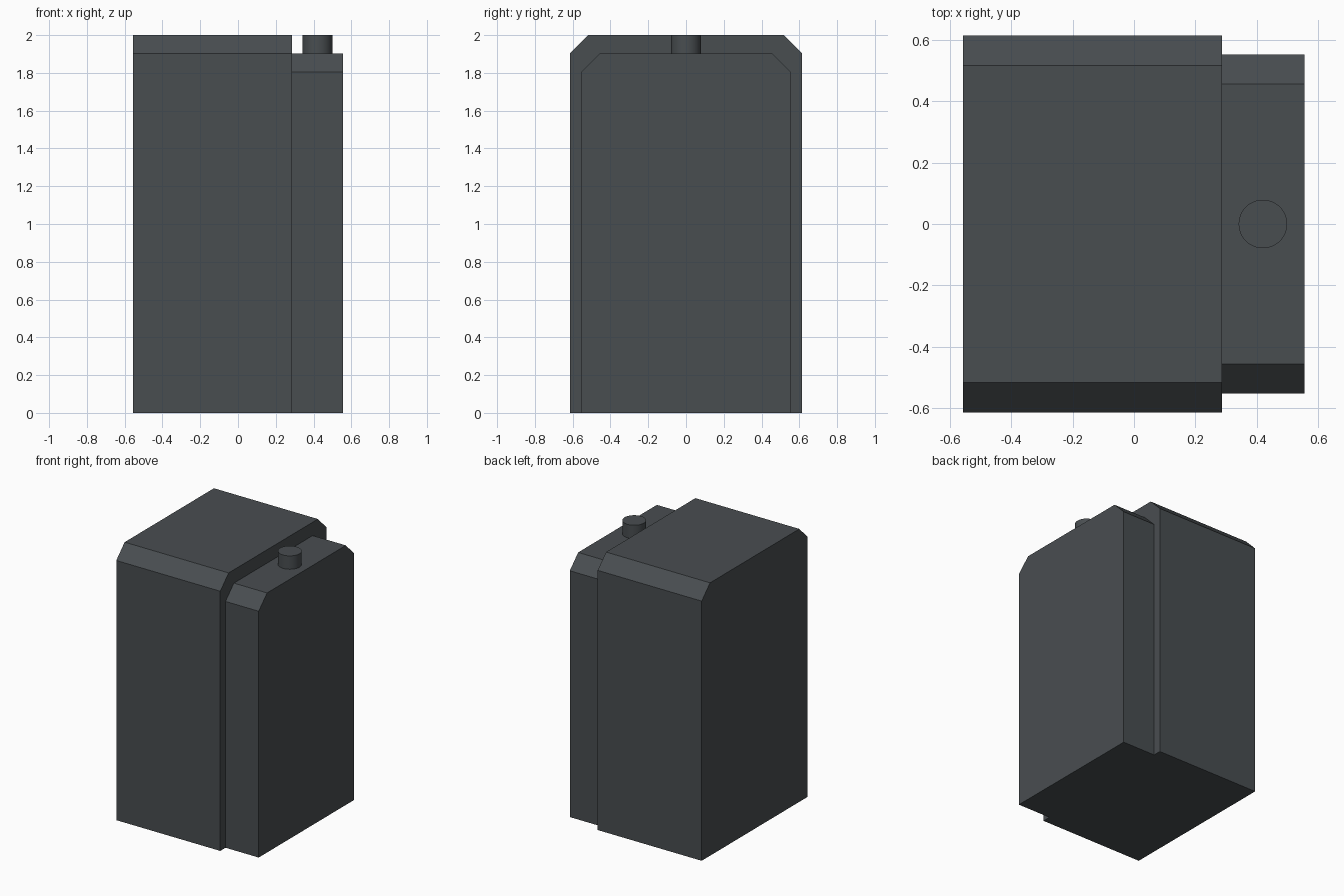
import bpy, bmesh, math

if "Cube" in bpy.data.objects:
    bpy.data.objects.remove(bpy.data.objects["Cube"])

# Single dark grey colour
grey = bpy.data.materials.new("dark_grey")
grey.diffuse_color = (0.066, 0.075, 0.081, 1)
grey.use_nodes = True
grey.node_tree.nodes["Principled BSDF"].inputs["Base Color"].default_value = grey.diffuse_color


def chamfered_block(name, x0, x1, half_y, top, cut_y, cut_z):
    """Extrude a profile with chamfered front and back top edges along x."""
    profile = [(-half_y, 0), (half_y, 0), (half_y, top - cut_z),
               (half_y - cut_y, top), (cut_y - half_y, top), (-half_y, top - cut_z)]
    bm = bmesh.new()
    face = bm.faces.new([bm.verts.new((x0, y, z)) for y, z in profile])
    ext = bmesh.ops.extrude_face_region(bm, geom=[face])
    verts = [g for g in ext["geom"] if isinstance(g, bmesh.types.BMVert)]
    bmesh.ops.translate(bm, verts=verts, vec=(x1 - x0, 0, 0))
    bmesh.ops.recalc_face_normals(bm, faces=bm.faces)
    mesh = bpy.data.meshes.new(name)
    bm.to_mesh(mesh)
    bm.free()
    mesh.materials.append(grey)
    bpy.context.collection.objects.link(bpy.data.objects.new(name, mesh))


# Large body and the narrower, lower side block
chamfered_block("main_body", -0.557, 0.286, 0.614, 2.0, 0.097, 0.097)
chamfered_block("side_block", 0.286, 0.555, 0.553, 1.902, 0.097, 0.097)

# Round knob on top of the side block
bpy.ops.mesh.primitive_cylinder_add(vertices=48, radius=0.079, depth=0.108,
                                    location=(0.42, 0, 1.946))
knob = bpy.context.object
knob.name = "top_knob"
knob.data.materials.append(grey)
bpy.ops.object.shade_smooth_by_angle(angle=math.radians(30))
